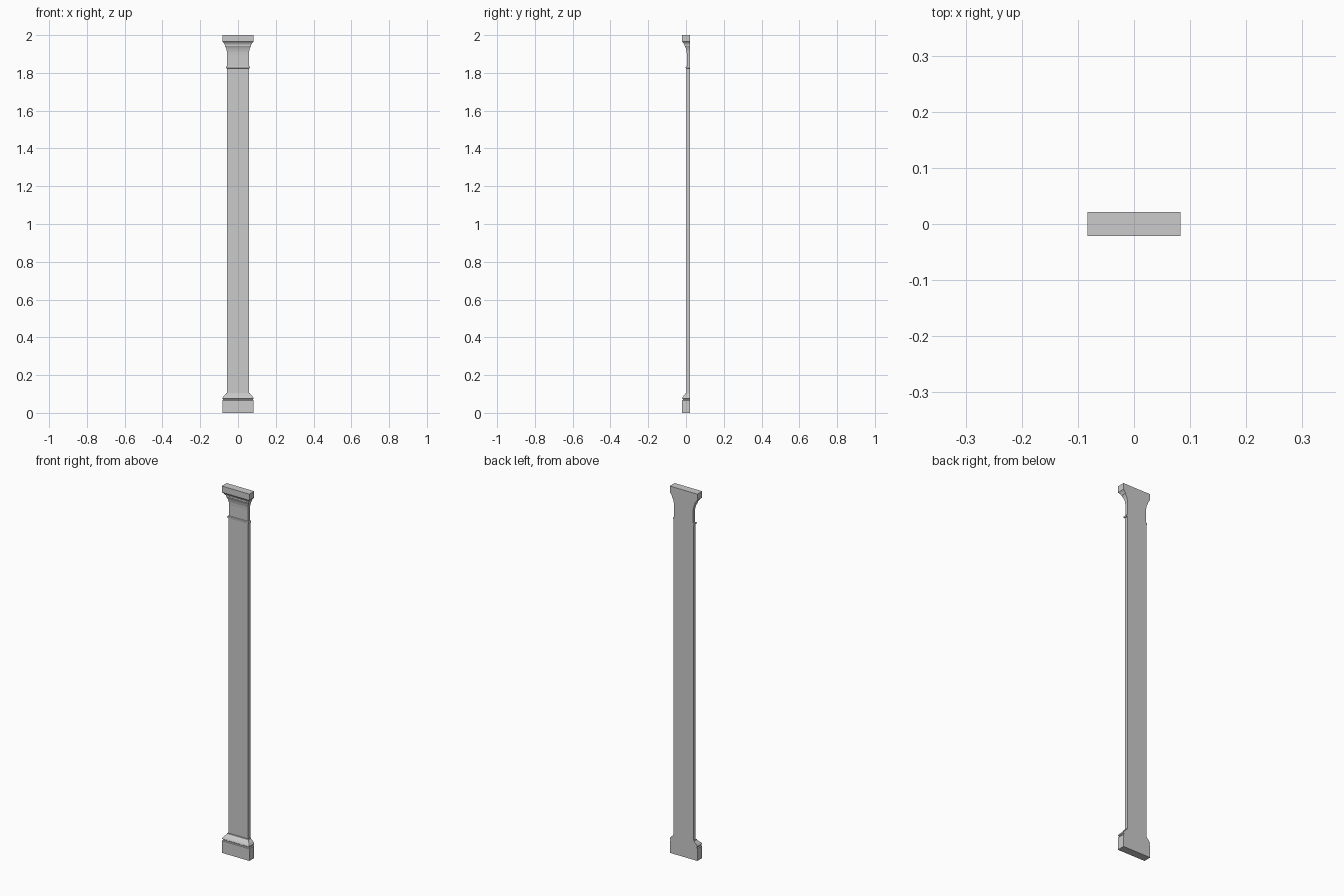
import bpy, bmesh

if "Cube" in bpy.data.objects:
    bpy.data.objects.remove(bpy.data.objects["Cube"])

BACK = 0.021      # flat wall side
HALF = 0.083      # widest half width
FRONT = -0.021    # furthest front


def molding(name, profile):
    """Run an (inset, z) profile around the left, front and right sides, with a flat back."""
    bm = bmesh.new()
    rings = []
    for inset, z in profile:
        x, y = HALF - inset, FRONT + inset
        rings.append([bm.verts.new(p) for p in
                      ((-x, BACK, z), (-x, y, z), (x, y, z), (x, BACK, z))])
    for a, b in zip(rings, rings[1:]):
        for i in range(4):
            j = (i + 1) % 4
            bm.faces.new((a[i], a[j], b[j], b[i]))
    bm.faces.new(rings[0][::-1])
    bm.faces.new(rings[-1])
    bmesh.ops.recalc_face_normals(bm, faces=bm.faces)
    mesh = bpy.data.meshes.new(name)
    bm.to_mesh(mesh)
    bm.free()
    obj = bpy.data.objects.new(name, mesh)
    bpy.context.collection.objects.link(obj)
    return obj


# Plinth with a small groove and a sloping base moulding
molding("base", [(0, 0), (0, 0.066), (0.004, 0.069), (0.004, 0.073), (0, 0.076),
                 (0.001, 0.081), (0.006, 0.088), (0.013, 0.095), (0.018, 0.100),
                 (0.019, 0.105), (0.024, 0.105)])

# Plain shaft
molding("shaft", [(0.0235, 0.105), (0.0235, 1.825)])

# Thin bead between the shaft and the neck
molding("neck_bead", [(0.024, 1.823), (0.020, 1.825), (0.019, 1.829),
                      (0.020, 1.833), (0.024, 1.835)])

# Neck, flared cove, fillet and crown
molding("capital", [(0.0255, 1.835), (0.0255, 1.895), (0.0245, 1.912), (0.021, 1.928),
                    (0.016, 1.940), (0.014, 1.943), (0.014, 1.949), (0.011, 1.951),
                    (0.008, 1.957), (0.003, 1.963), (0, 1.966), (0, 2.0)])
